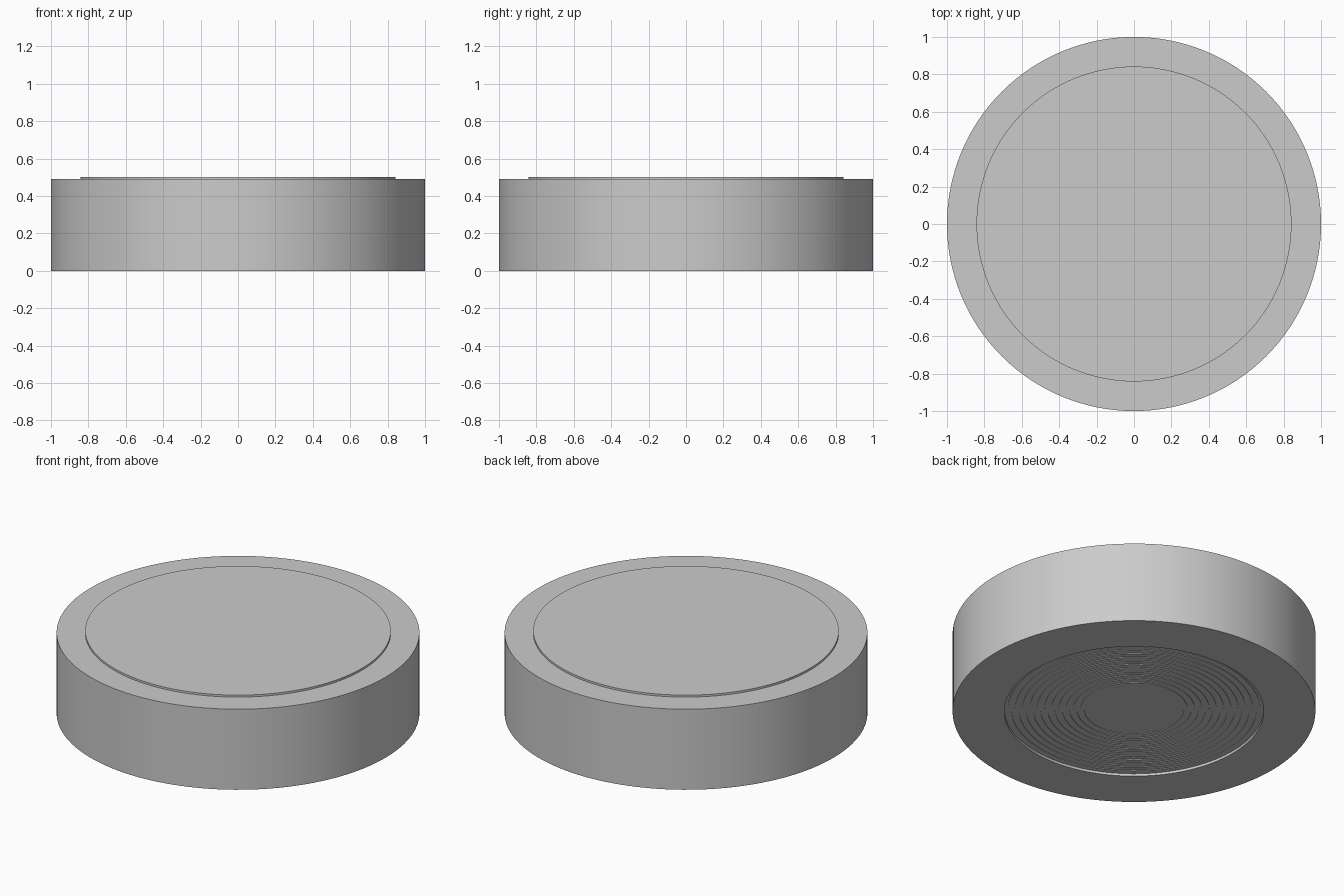
import bpy, bmesh, math

if "Cube" in bpy.data.objects:
    bpy.data.objects.remove(bpy.data.objects["Cube"])

SEGMENTS = 128


def lathe(name, profile):
    """Revolve an (r, z) profile that starts and ends on the z axis."""
    bm = bmesh.new()
    verts = [bm.verts.new((r, 0, z)) for r, z in profile]
    edges = [bm.edges.new(pair) for pair in zip(verts, verts[1:])]
    bmesh.ops.spin(bm, geom=verts + edges, cent=(0, 0, 0), axis=(0, 0, 1),
                   angle=2 * math.pi, steps=SEGMENTS)
    bmesh.ops.remove_doubles(bm, verts=bm.verts, dist=1e-5)
    bmesh.ops.recalc_face_normals(bm, faces=bm.faces)
    mesh = bpy.data.meshes.new(name)
    bm.to_mesh(mesh)
    bm.free()
    obj = bpy.data.objects.new(name, mesh)
    bpy.context.collection.objects.link(obj)
    bpy.ops.object.select_all(action='DESELECT')
    obj.select_set(True)
    bpy.context.view_layer.objects.active = obj
    bpy.ops.object.shade_smooth_by_angle(angle=math.radians(30))
    return obj


# Underside: shallow round recess with fine concentric ridges
FLOOR, RIDGE = 0.015, 0.011
underside = [(0, FLOOR)]
for i in range(11):
    r = 0.275 + i * 0.04
    underside += [(r, FLOOR), (r, RIDGE), (r + 0.02, RIDGE), (r + 0.02, FLOOR)]
underside += [(0.715, FLOOR), (0.715, 0)]

# Outer wall, rim and slightly raised top
upper = [(1, 0), (1, 0.49), (0.842, 0.49), (0.842, 0.502), (0, 0.502)]

lathe("disc_body", underside + upper)
